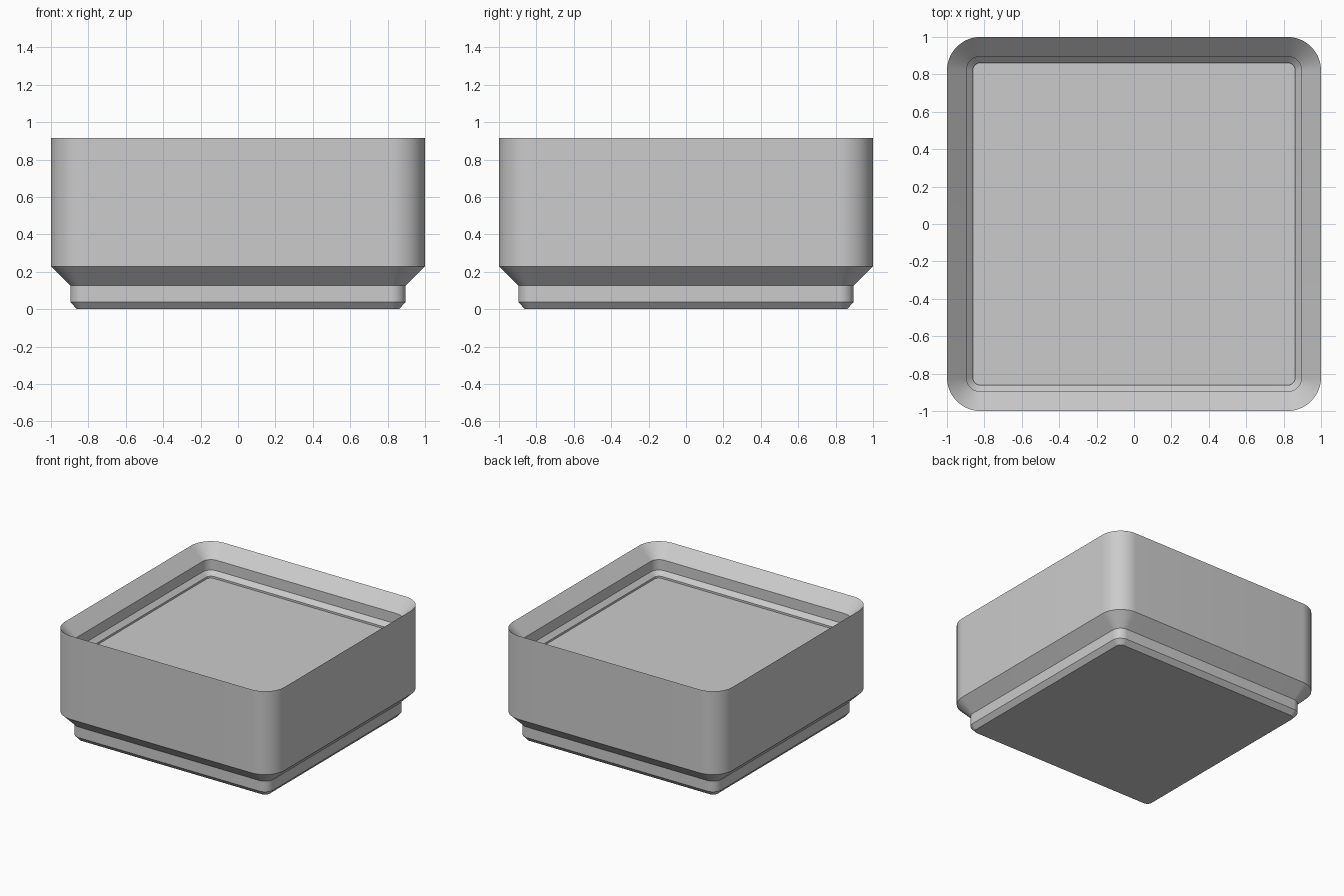
import bpy
import bmesh
from math import pi, cos, sin, radians

cube = bpy.data.objects.get("Cube")
if cube:
    bpy.data.objects.remove(cube, do_unlink=True)

CENTRE = 0.82      # corner arc centres, shared by every level
SEGMENTS = 16      # steps per rounded corner

# Half width and height, from the foot up the outside and down into the tray
PROFILE = [
    (0.862, 0.0), (0.896, 0.039), (0.896, 0.126), (1.0, 0.229),   # stepped foot
    (1.0, 0.914),                                                # rim
    (0.896, 0.811), (0.896, 0.725), (0.862, 0.691),              # stacking lip
    (0.862, 0.675),                                              # tray floor
]


def rounded_ring(bm, half, z):
    """Rounded square loop of vertices at one height."""
    radius = half - CENTRE
    ring = []
    for corner in range(4):
        mid = pi / 4 + corner * pi / 2
        cx = CENTRE if cos(mid) > 0 else -CENTRE
        cy = CENTRE if sin(mid) > 0 else -CENTRE
        for i in range(SEGMENTS + 1):
            a = corner * pi / 2 + i / SEGMENTS * pi / 2
            ring.append(bm.verts.new((cx + radius * cos(a), cy + radius * sin(a), z)))
    return ring


# Body: rings bridged along the profile and capped at the base and tray floor
bm = bmesh.new()
rings = [rounded_ring(bm, half, z) for half, z in PROFILE]
for low, high in zip(rings, rings[1:]):
    for i in range(len(low)):
        j = (i + 1) % len(low)
        bm.faces.new((low[i], low[j], high[j], high[i]))
bm.faces.new(list(reversed(rings[0])))
bm.faces.new(rings[-1])

mesh = bpy.data.meshes.new("stacking_bin")
bm.to_mesh(mesh)
bm.free()
body = bpy.data.objects.new("stacking_bin", mesh)
bpy.context.collection.objects.link(body)

# Plain grey finish
grey = bpy.data.materials.new("plain grey")
grey.use_nodes = True
colour = (0.6, 0.6, 0.6, 1.0)
grey.diffuse_color = colour
grey.node_tree.nodes["Principled BSDF"].inputs["Base Color"].default_value = colour
mesh.materials.append(grey)

# Smooth corners with crisp steps
bpy.ops.object.select_all(action="DESELECT")
body.select_set(True)
bpy.context.view_layer.objects.active = body
bpy.ops.object.shade_smooth_by_angle(angle=radians(30))
